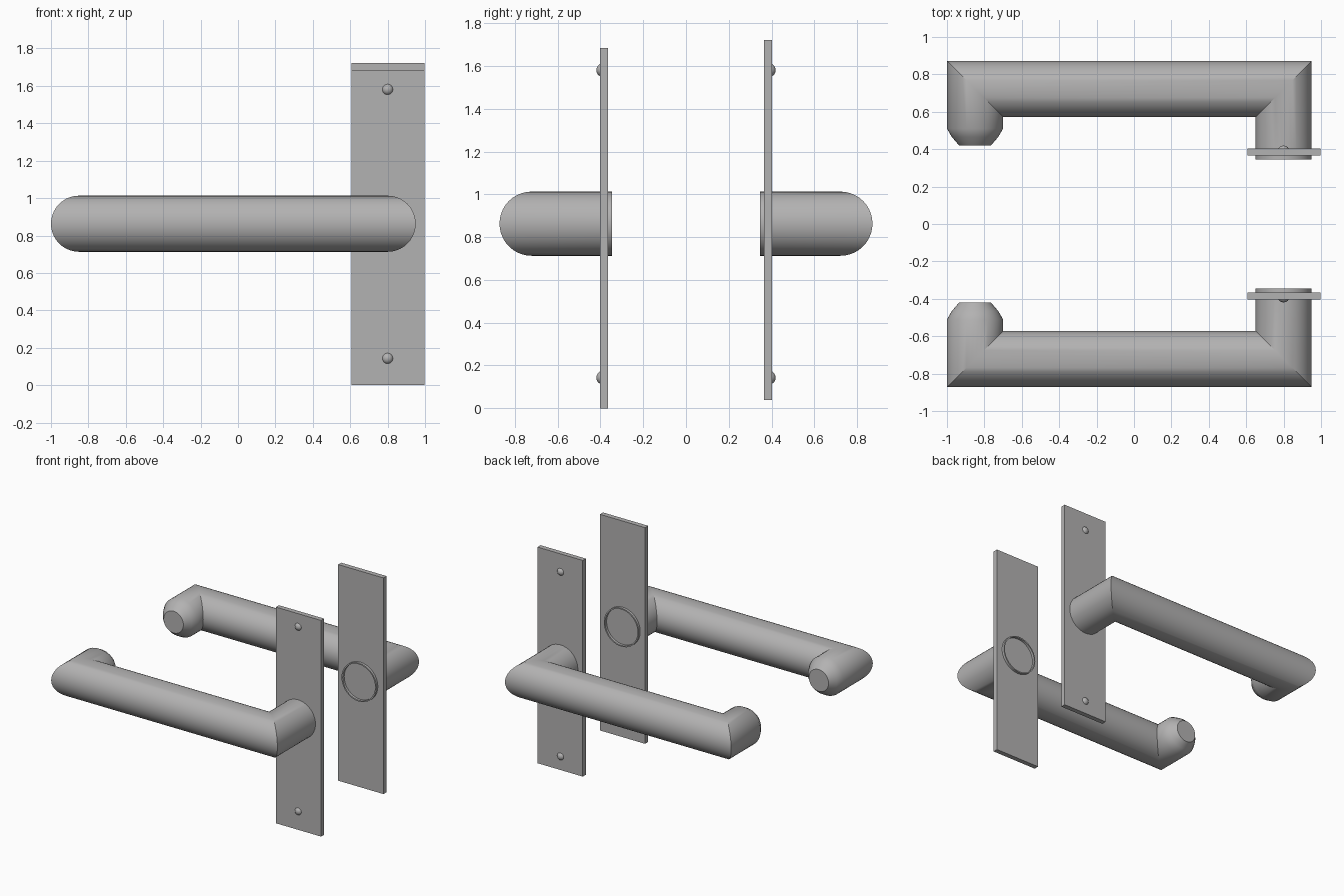
import bpy, bmesh, math

if "Cube" in bpy.data.objects:
    bpy.data.objects.remove(bpy.data.objects["Cube"])

SEG = 40
ZC, R = 0.863, 0.15          # handle axis height and bar radius
XP = 0.80                    # plate centre

# Dark satin metal shared by all parts
metal = bpy.data.materials.new("satin_metal")
metal.diffuse_color = (0.45, 0.445, 0.445, 1)
metal.use_nodes = True
metal.node_tree.nodes["Principled BSDF"].inputs["Base Color"].default_value = metal.diffuse_color


def finish(name, bm, smooth=True):
    bmesh.ops.recalc_face_normals(bm, faces=bm.faces)
    me = bpy.data.meshes.new(name)
    bm.to_mesh(me)
    bm.free()
    me.materials.append(metal)
    ob = bpy.data.objects.new(name, me)
    bpy.context.collection.objects.link(ob)
    if smooth:
        bpy.ops.object.select_all(action='DESELECT')
        ob.select_set(True)
        bpy.context.view_layer.objects.active = ob
        bpy.ops.object.shade_smooth_by_angle(angle=math.radians(30))
    return ob


def loft(name, rings, s, zc):
    """Skin circular rings (x, y, radius, dx, dy), mirrored in y by s."""
    bm = bmesh.new()
    loops = []
    for x, y, r, dx, dy in rings:
        loop = []
        for i in range(SEG):
            t = 2 * math.pi * i / SEG
            a, b = r * math.cos(t), r * math.sin(t)
            loop.append(bm.verts.new((x + a * dx, s * (y + a * dy), zc + b)))
        loops.append(loop)
    for p, q in zip(loops, loops[1:]):
        for i in range(SEG):
            j = (i + 1) % SEG
            bm.faces.new((p[i], p[j], q[j], q[i]))
    bm.faces.new(loops[0])
    bm.faces.new(loops[-1])
    return finish(name, bm)


def plate(name, s, z0):
    bm = bmesh.new()
    bmesh.ops.create_cube(bm, size=1)
    for v in bm.verts:
        v.co = (XP + v.co.x * 0.39 + 0.003, s * (0.384 + v.co.y * 0.038),
                z0 + (v.co.z + 0.5) * 1.684)
    return finish(name, bm, False)


# U-shaped bar: hollow lip at the plate, two mitred corners, tapered tip
handle_rings = [
    (XP, 0.370, 0.140, 1, 0),
    (XP, 0.346, 0.140, 1, 0),
    (XP, 0.346, R, 1, 0),
    (XP, 0.722, R, 1, 1),
    (-0.85, 0.722, R, -1, 1),
    (-0.85, 0.510, R, -1, 0),
    (-0.85, 0.465, 0.124, -1, 0),
    (-0.85, 0.420, 0.085, -1, 0),
]
# Domed screw head
screw_rings = [(XP, 0.395, 0.03, 1, 0), (XP, 0.403, 0.028, 1, 0),
               (XP, 0.412, 0.021, 1, 0), (XP, 0.417, 0.012, 1, 0),
               (XP, 0.419, 0.003, 1, 0)]

for side, s, z0 in (("front", -1, 0.0), ("back", 1, 0.038)):
    plate(side + "_plate", s, z0)
    loft(side + "_handle", handle_rings, s, ZC)
    for pos, z in (("lower", 0.143), ("upper", 1.581)):
        loft(f"{side}_{pos}_screw", screw_rings, s, z)
